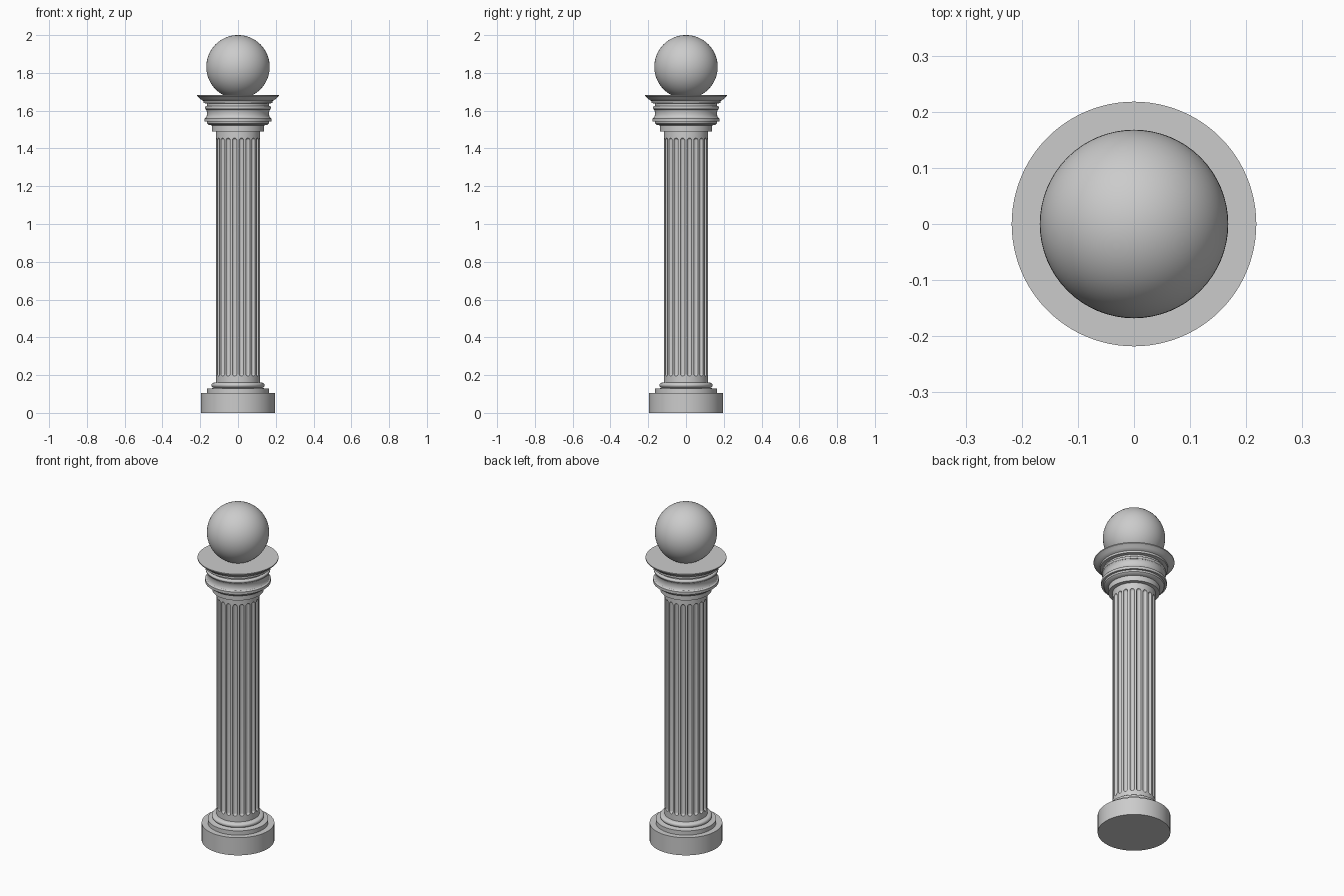
import bpy, bmesh, math
from mathutils import Matrix, Vector

if "Cube" in bpy.data.objects:
    bpy.data.objects.remove(bpy.data.objects["Cube"])

stone = bpy.data.materials.new("grey stone")
stone.use_nodes = True
GREY = (0.6, 0.6, 0.6, 1)
stone.diffuse_color = GREY
stone.node_tree.nodes["Principled BSDF"].inputs["Base Color"].default_value = GREY


def spin(bm, profile, steps, at=(0, 0, 0)):
    """Revolve a closed (radius, height) profile about z."""
    verts = [bm.verts.new((r, 0, z)) for r, z in profile]
    edges = [bm.edges.new(pair) for pair in zip(verts, verts[1:])]
    made = bmesh.ops.spin(bm, geom=verts + edges, cent=(0, 0, 0), axis=(0, 0, 1),
                          angle=math.tau, steps=steps, use_merge=True)
    new = [v for v in bm.verts if not v.tag]
    bmesh.ops.remove_doubles(bm, verts=new, dist=1e-5)
    new = [v for v in bm.verts if not v.tag]
    bmesh.ops.translate(bm, verts=new, vec=at)
    for v in new:
        v.tag = True


def finish(name, bm):
    bmesh.ops.recalc_face_normals(bm, faces=bm.faces[:])
    mesh = bpy.data.meshes.new(name)
    bm.to_mesh(mesh)
    bm.free()
    mesh.materials.append(stone)
    obj = bpy.data.objects.new(name, mesh)
    bpy.context.collection.objects.link(obj)
    return obj


def smooth(obj):
    bpy.ops.object.select_all(action='DESELECT')
    obj.select_set(True)
    bpy.context.view_layer.objects.active = obj
    bpy.ops.object.shade_smooth_by_angle(angle=math.radians(32))


def lathe(name, profile, steps=96):
    bm = bmesh.new()
    spin(bm, profile, steps)
    return finish(name, bm)


def bulge(r, z, out, half, n=8):
    """Half-ellipse moulding; a negative out makes a hollow."""
    angles = [math.pi * (i / n - 0.5) for i in range(n + 1)]
    return [(r + out * math.cos(a), z + half * math.sin(a)) for a in angles]


# Round base: plinth, step and rounded moulding
plinth = lathe("plinth", [(0, 0), (0.196, 0), (0.196, 0.105), (0, 0.105)])
base = lathe("base_moulding", [(0, 0.1), (0.163, 0.1), (0.163, 0.13), (0.138, 0.13)]
             + bulge(0.128, 0.147, 0.013, 0.013) + [(0.122, 0.162), (0, 0.162)])

# Shaft with round-ended flutes cut around it
SHAFT_R, FLUTES = 0.116, 20
shaft = lathe("shaft", [(0, 0.15), (SHAFT_R, 0.15), (SHAFT_R, 1.5), (0, 1.5)], 120)
r, low, high = 0.0125, 0.195, 1.455
quarter = [math.pi / 2 * i / 4 for i in range(5)]
capsule = [(r * math.sin(a), low + r - r * math.cos(a)) for a in quarter]
capsule += [(r * math.cos(a), high - r + r * math.sin(a)) for a in quarter]
capsule[0], capsule[-1] = (0, low), (0, high)
bm = bmesh.new()
for i in range(FLUTES):
    a = math.tau * (i + 0.5) / FLUTES
    spin(bm, capsule, 16, (SHAFT_R * math.cos(a), SHAFT_R * math.sin(a), 0))
cutter = finish("flute_cutter", bm)
cutter.hide_render = True
cut = shaft.modifiers.new("flutes", 'BOOLEAN')
cut.operation, cut.solver, cut.object = 'DIFFERENCE', 'EXACT', cutter
bpy.context.view_layer.objects.active = shaft
bpy.ops.object.modifier_apply(modifier=cut.name)
bpy.data.objects.remove(cutter)

# Capital: collar, stacked mouldings and flared top
capital = lathe("capital", [(0, 1.49), (0.138, 1.49), (0.138, 1.522), (0.155, 1.525)]
                + [(0.163, 1.532), (0.165, 1.542), (0.177, 1.542), (0.177, 1.558)]
                + bulge(0.174, 1.585, -0.01, 0.024)
                + bulge(0.168, 1.616, 0.007, 0.008)
                + [(0.163, 1.626), (0.163, 1.638), (0.183, 1.64), (0.183, 1.652)]
                + [(0.19, 1.655), (0.2, 1.662), (0.207, 1.67), (0.218, 1.678)]
                + [(0.218, 1.684), (0, 1.684)])

# Ball finial
bm = bmesh.new()
bmesh.ops.create_uvsphere(bm, u_segments=64, v_segments=32, radius=0.168,
                          matrix=Matrix.Translation(Vector((0, 0, 1.832))))
ball = finish("ball_finial", bm)

for part in (plinth, base, shaft, capital, ball):
    smooth(part)
